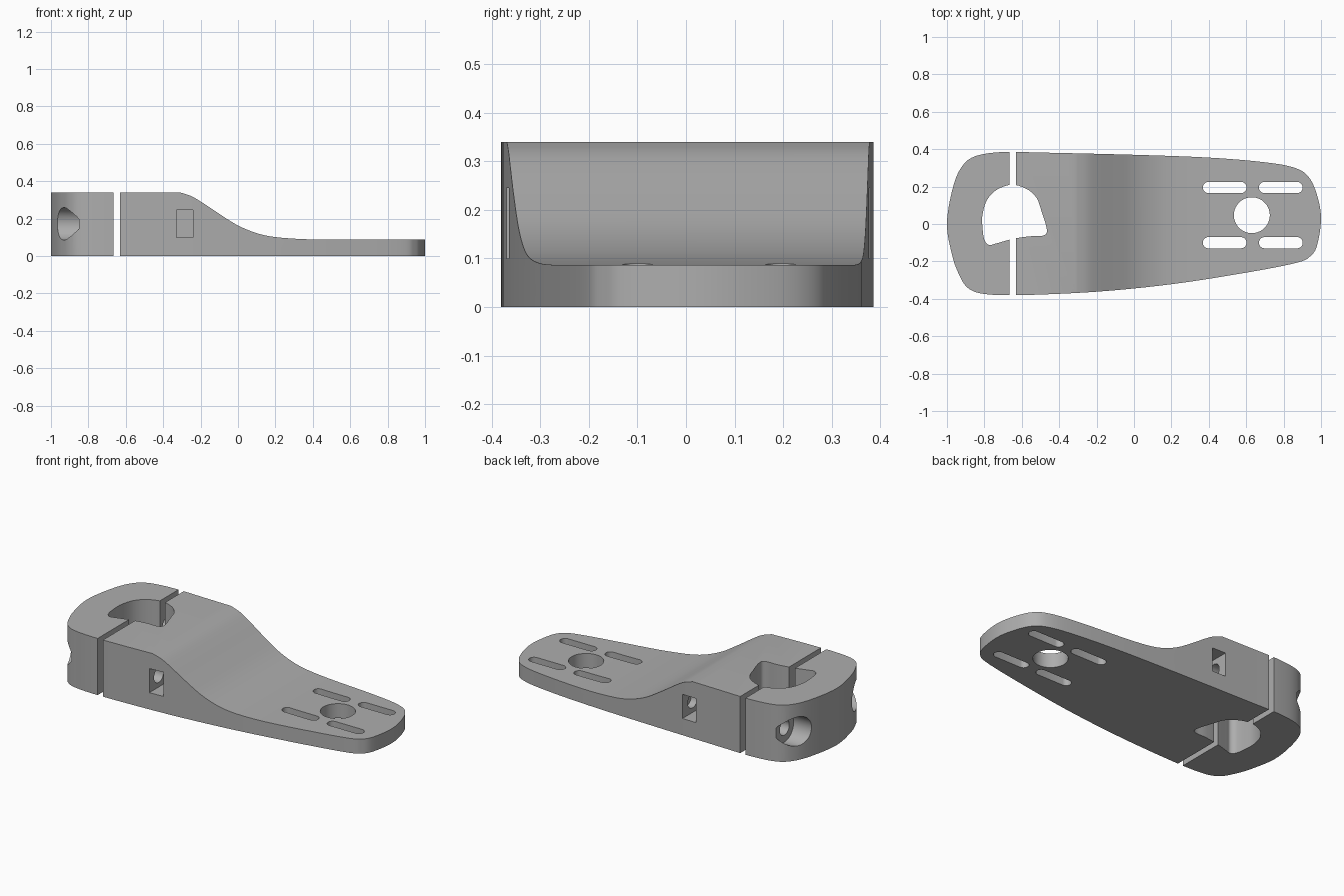
import bpy, bmesh, math
from mathutils import Vector

cube = bpy.data.objects.get("Cube")
if cube:
    bpy.data.objects.remove(cube, do_unlink=True)

grey = bpy.data.materials.new("machined_grey")
grey.use_nodes = True
colour = (0.42, 0.42, 0.42, 1)
grey.diffuse_color = colour
grey.node_tree.nodes["Principled BSDF"].inputs["Base Color"].default_value = colour


def smooth_path(points, steps=6, closed=True):
    """Catmull-Rom curve through 2D points."""
    pts = [Vector(p) for p in points]
    n = len(pts)
    get = (lambda i: pts[i % n]) if closed else (lambda i: pts[max(0, min(n - 1, i))])
    out = []
    for i in range(n if closed else n - 1):
        a, b, c, d = (get(i + k) for k in (-1, 0, 1, 2))
        for s in range(steps):
            t = s / steps
            out.append(0.5 * (2 * b + (c - a) * t + (2 * a - 5 * b + 4 * c - d) * t * t
                              + (3 * b - a - 3 * c + d) * t ** 3))
    return out if closed else out + [pts[-1]]


def prism(name, outline, low, high, axis="z"):
    """Extrude a 2D outline along z, y (outline in xz) or x (outline in yz)."""
    place = {"z": lambda u, v, w: (u, v, w),
             "y": lambda u, v, w: (u, w, v),
             "x": lambda u, v, w: (w, u, v)}[axis]
    bm = bmesh.new()
    rings = [[bm.verts.new(place(p[0], p[1], w)) for p in outline] for w in (low, high)]
    n = len(outline)
    bm.faces.new(rings[0])
    bm.faces.new(rings[1])
    for i in range(n):
        j = (i + 1) % n
        bm.faces.new((rings[0][i], rings[0][j], rings[1][j], rings[1][i]))
    bmesh.ops.recalc_face_normals(bm, faces=bm.faces)
    mesh = bpy.data.meshes.new(name)
    bm.to_mesh(mesh)
    bm.free()
    mesh.materials.append(grey)
    obj = bpy.data.objects.new(name, mesh)
    bpy.context.collection.objects.link(obj)
    return obj


def rect(u0, u1, v0, v1):
    return [(u0, v0), (u1, v0), (u1, v1), (u0, v1)]


def stadium(cx, cy, half, r, n=32):
    """Circle of n sides, stretched along the first axis by half."""
    return [(cx + math.copysign(half, math.cos(a)) + r * math.cos(a), cy + r * math.sin(a))
            for a in ((i + 0.5) * math.tau / n for i in range(n))]


def combine(obj, cutter, operation):
    mod = obj.modifiers.new("cut", "BOOLEAN")
    mod.object, mod.operation, mod.solver = cutter, operation, "EXACT"
    bpy.context.view_layer.objects.active = obj
    bpy.ops.object.modifier_apply(modifier=mod.name)


# Plan outline shared by both parts
plan = smooth_path([
    (-1, 0), (-.972, .18), (-.925, .3), (-.85, .362), (-.7, .385), (-.5, .382), (0, .37),
    (.4, .355), (.7, .33), (.86, .3), (.935, .25), (.98, .15), (1, .03), (.98, -.11),
    (.945, -.17), (.87, -.207), (.6, -.26), (.2, -.322), (-.2, -.362), (-.6, -.38),
    (-.8, -.374), (-.89, -.34), (-.94, -.26), (-.974, -.16)])
HEIGHT, PLATE, GAP_L, GAP_R = .34, .087, -.665, -.63

# Clamp cap on the near side of the split
cap = prism("clamp_cap", plan, 0, HEIGHT)
box = prism("cap_limit", rect(-1.2, GAP_L, -1, 1), -.1, .5)
combine(cap, box, "INTERSECT")

# Arm: a clamp block sloping down to a thin plate
slope = smooth_path([(-.31, HEIGHT), (-.25, .32), (-.19, .285), (-.1, .225), (0, .163),
                     (.1, .122), (.2, .101), (.35, .09), (.5, PLATE)], 5, False)
side = [(GAP_R, -.1), (GAP_R, HEIGHT)] + [tuple(p) for p in slope] + [(1.2, PLATE), (1.2, -.1)]
arm = prism("arm", plan, 0, HEIGHT + .1)
limit = prism("arm_limit", side, -1, 1, "y")
combine(arm, limit, "INTERSECT")
helpers = [box, limit]

# Clamp opening
bore = prism("bore", smooth_path([
    (-.65, .21), (-.73, .185), (-.785, .13), (-.81, .05), (-.81, -.02), (-.8, -.085),
    (-.775, -.112), (-.74, -.105), (-.65, -.08), (-.56, -.066), (-.485, -.062),
    (-.466, -.03), (-.495, .07), (-.52, .138), (-.57, .185)], 5), -.1, .5)
cuts = [(cap, bore), (arm, bore)]

# Mounting hole and four slots in the plate
cuts.append((arm, prism("centre_hole", stadium(.63, .047, 0, .096, 48), -.1, .5)))
for cx in (.485, .785):
    for cy in (.195, -.1):
        cuts.append((arm, prism("slot", stadium(cx, cy, .087, .03), -.1, .5)))

# Screw counterbores, shanks and nut pockets on both sides
for s in (-1, 1):
    shank = prism("shank", stadium(s * .28, .172, 0, .045), -1.2, -.2, "x")
    cuts += [(cap, prism("counterbore", stadium(s * .28, .172, 0, .087), -1.2, -.85, "x")),
             (cap, shank), (arm, shank),
             (arm, prism("nut_pocket", rect(-.33, -.24, .1, .245),
                         *sorted((s * .2, s * .6)), "y"))]

for part, cutter in cuts:
    combine(part, cutter, "DIFFERENCE")
for cutter in {c for _, c in cuts} | set(helpers):
    bpy.data.objects.remove(cutter, do_unlink=True)

# Smooth curves, crisp edges
for part in (cap, arm):
    bpy.ops.object.select_all(action="DESELECT")
    part.select_set(True)
    bpy.context.view_layer.objects.active = part
    bpy.ops.object.shade_smooth_by_angle(angle=math.radians(30))
